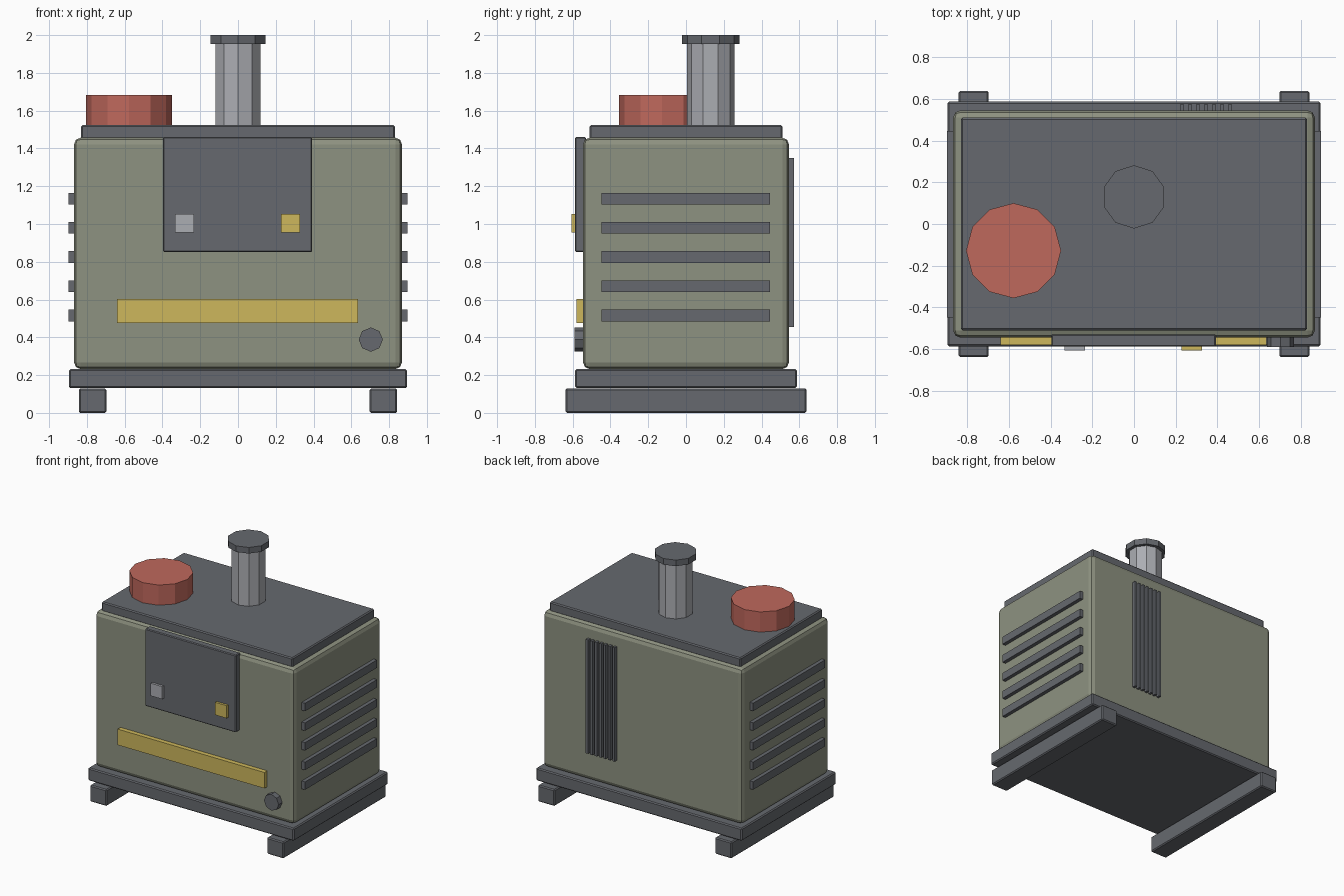
import bpy, math

if "Cube" in bpy.data.objects:
    bpy.data.objects.remove(bpy.data.objects["Cube"])


def material(name, rgb):
    m = bpy.data.materials.new(name)
    m.diffuse_color = (*rgb, 1)
    m.use_nodes = True
    m.node_tree.nodes["Principled BSDF"].inputs["Base Color"].default_value = m.diffuse_color
    return m


GREEN = material("olive_green", (0.27, 0.287, 0.218))
DARK = material("dark_grey", (0.133, 0.141, 0.157))
RED = material("dull_red", (0.52, 0.138, 0.107))
YELLOW = material("mustard_yellow", (0.61, 0.474, 0.107))
SILVER = material("light_grey", (0.41, 0.42, 0.45))


def finish(ob, name, mat, bevel=0, segments=1):
    ob.name = name
    ob.data.materials.append(mat)
    if bevel:
        mod = ob.modifiers.new("bevel", "BEVEL")
        mod.width = bevel
        mod.segments = segments
        mod.limit_method = "ANGLE"
    return ob


def box(name, x, y, z, mat, bevel=0, segments=1):
    """Box from (min, max) ranges on each axis."""
    bpy.ops.mesh.primitive_cube_add(size=1)
    ob = bpy.context.object
    ranges = (x, y, z)
    for v in ob.data.vertices:
        v.co = [lo if c < 0 else hi for c, (lo, hi) in zip(v.co, ranges)]
    return finish(ob, name, mat, bevel, segments)


def cylinder(name, sides, radius, depth, centre, mat, rotation=(0, 0, 0), bevel=0):
    bpy.ops.mesh.primitive_cylinder_add(vertices=sides, radius=radius, depth=depth,
                                        location=centre, rotation=rotation)
    return finish(bpy.context.object, name, mat, bevel)


# Skids, base frame, housing and lid
for side, name in ((-1, "left"), (1, "right")):
    xs = sorted((side * 0.697, side * 0.843))
    box(name + "_skid", xs, (-0.638, 0.638), (0, 0.13), DARK, 0.008)
box("base_frame", (-0.895, 0.895), (-0.587, 0.587), (0.132, 0.232), DARK, 0.008)
box("housing", (-0.868, 0.868), (-0.545, 0.545), (0.232, 1.457), GREEN, 0.035, 2)
box("lid", (-0.83, 0.83), (-0.51, 0.51), (1.45, 1.525), DARK, 0.008)

# Horizontal louvres on both ends
for i in range(5):
    z = 0.515 + i * 0.1545
    for side, name in ((-1, "left"), (1, "right")):
        xs = sorted((side * 0.85, side * 0.897))
        box(f"{name}_louvre_{i + 1}", xs, (-0.448, 0.446), (z - 0.03, z + 0.032), DARK)

# Vertical slats on the back
for i in range(7):
    x = 0.23 + i * 0.0385
    box(f"back_slat_{i + 1}", (x - 0.01, x + 0.01), (0.53, 0.573), (0.455, 1.35), DARK)

# Control panel with its two buttons
box("control_panel", (-0.397, 0.393), (-0.588, -0.53), (0.852, 1.46), DARK, 0.006)
box("grey_button", (-0.334, -0.234), (-0.607, -0.58), (0.955, 1.054), SILVER)
box("yellow_button", (0.227, 0.327), (-0.607, -0.58), (0.955, 1.054), YELLOW)

# Front stripe and fuel cap
box("front_stripe", (-0.64, 0.636), (-0.581, -0.53), (0.477, 0.602), YELLOW)
cylinder("fuel_cap", 8, 0.064, 0.06, (0.703, -0.56, 0.388), DARK,
         (math.pi / 2, 0, 0))

# Exhaust stack with cap, and air filter
cylinder("exhaust_pipe", 10, 0.126, 0.45, (0, 0.13, 1.735), SILVER)
cylinder("exhaust_cap", 10, 0.152, 0.048, (0, 0.13, 1.976), DARK)
cylinder("air_filter", 12, 0.228, 0.165, (-0.578, -0.128, 1.601), RED)
